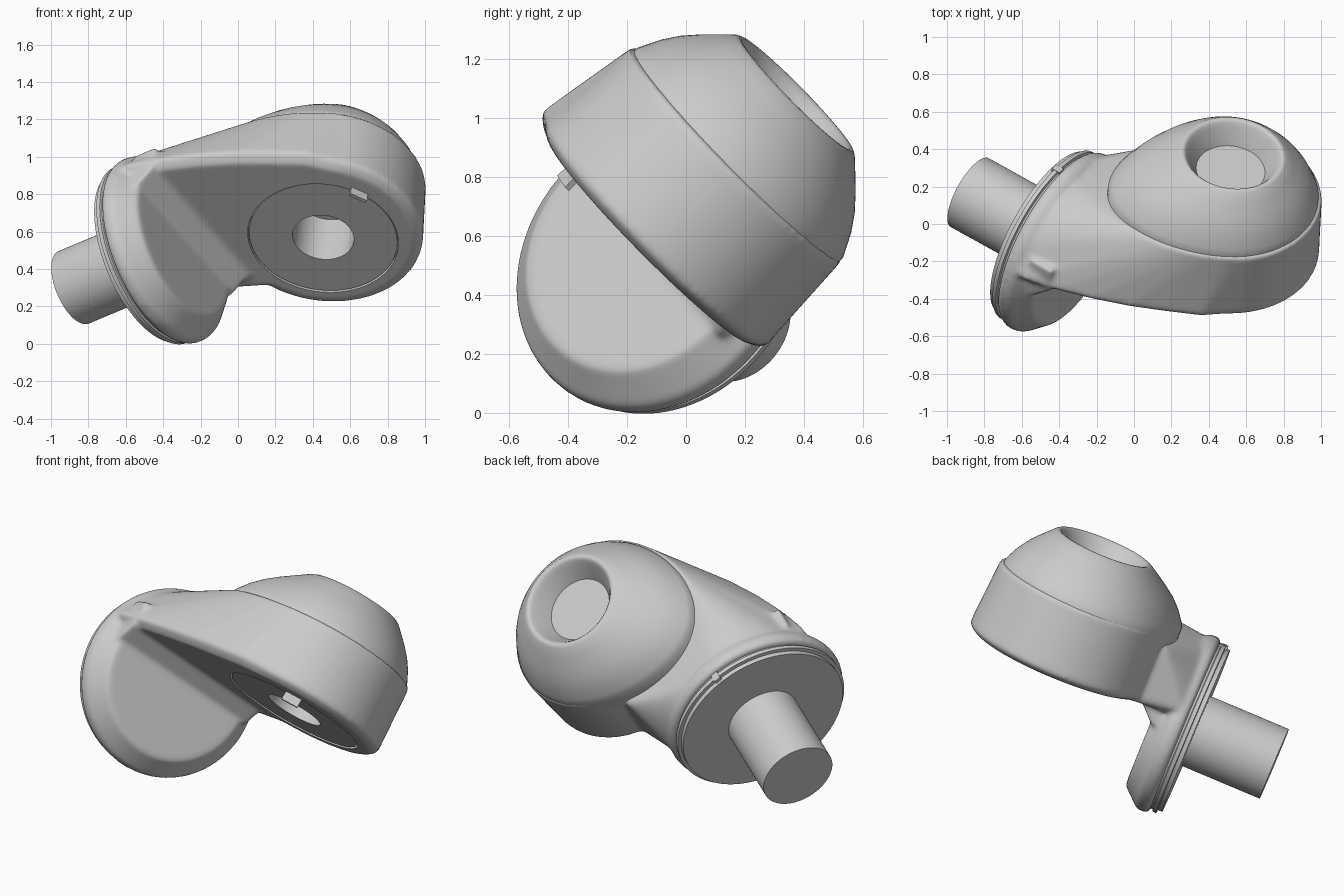
import bpy, bmesh, math
from mathutils import Matrix, Vector

cube = bpy.data.objects.get("Cube")
if cube:
    bpy.data.objects.remove(cube)

grey = bpy.data.materials.new("plain_grey")
grey.use_nodes = True
COLOUR = (0.6, 0.6, 0.6, 1)
grey.diffuse_color = COLOUR
grey.node_tree.nodes["Principled BSDF"].inputs["Base Color"].default_value = COLOUR

# Local frame: x runs along the shaft into the body, z along the hub axis
hub_axis = Vector((0.1, 0.71, 0.7)).normalized()
shaft_axis = Vector((0.82, -0.47, 0.33))
shaft_axis = (shaft_axis - hub_axis * shaft_axis.dot(hub_axis)).normalized()
side_axis = hub_axis.cross(shaft_axis)
FRAME = Matrix.Translation((0.455, -0.11, 0.565)) @ \
    Matrix((shaft_axis, side_axis, hub_axis)).transposed().to_4x4()
FLANGE = Matrix.Translation((0, -0.434, -0.12)) @ Matrix.Rotation(math.pi / 2, 4, 'Y')
HUB = Matrix.Identity(4)
DRUM = Matrix.Translation((0.015, -0.02, 0))
RIM_SHIFT = Vector((0.018, -0.022, 0))
SEG = 96
DIRS = [Vector((math.cos(t), math.sin(t), 0))
        for t in (2 * math.pi * i / SEG for i in range(SEG))]


def circle(r, h):
    return [d * r + Vector((0, 0, h)) for d in DIRS]


def loft(bm, rings, place=HUB):
    """Closed skin through a list of point rings."""
    loops = [[bm.verts.new(place @ p) for p in ring] for ring in rings]
    for lo, hi in zip(loops, loops[1:]):
        for i in range(SEG):
            j = (i + 1) % SEG
            bm.faces.new((lo[i], lo[j], hi[j], hi[i]))
    bm.faces.new(loops[0][::-1])
    bm.faces.new(loops[-1])


def lathe(bm, profile, place=HUB):
    """Turned solid from (radius, height) pairs."""
    loft(bm, [circle(r, h) for r, h in profile], place)


def hull(bm, points):
    part = bmesh.new()
    for p in points:
        part.verts.new(p)
    res = bmesh.ops.convex_hull(part, input=part.verts)
    loose = [g for g in res["geom_interior"] if isinstance(g, bmesh.types.BMVert)]
    bmesh.ops.delete(part, geom=loose, context='VERTS')
    mesh = bpy.data.meshes.new("hull")
    part.to_mesh(mesh)
    part.free()
    bm.from_mesh(mesh)
    bpy.data.meshes.remove(mesh)


def finish(name, bm):
    bmesh.ops.recalc_face_normals(bm, faces=bm.faces)
    mesh = bpy.data.meshes.new(name)
    bm.to_mesh(mesh)
    bm.free()
    mesh.materials.append(grey)
    ob = bpy.data.objects.new(name, mesh)
    bpy.context.collection.objects.link(ob)
    ob.matrix_world = FRAME
    return ob


def shade(ob, angle=35):
    bpy.ops.object.select_all(action='DESELECT')
    ob.select_set(True)
    bpy.context.view_layer.objects.active = ob
    bpy.ops.object.shade_smooth_by_angle(angle=math.radians(angle))


def turned(name, profile, place=HUB):
    bm = bmesh.new()
    lathe(bm, profile, place)
    ob = finish(name, bm)
    shade(ob)
    return ob


def egg(inset, height):
    """Seam outline that swells toward the flange."""
    lean = Vector((-1, -1, 0)).normalized()
    return [d * (0.51 - inset) + lean * 0.14 * max(0, d.dot(lean)) ** 2
            + Vector((0.005, -0.02, height)) for d in DIRS]


# Main body: hub drum, flange disc and the arm between them
body = bmesh.new()
lathe(body, [(0.485, 0), (0.533, 0.03), (0.525, 0.15), (0.508, 0.425)], DRUM)
lathe(body, [(0.515, -0.775), (0.53, -0.745), (0.525, -0.7), (0.43, -0.595)], FLANGE)
arm = [p for p in egg(0, 0.425) if p.y < 0.1]
for p in arm:
    p.z -= 0.08 * min(1, max(0, (-0.2 - p.x) / 0.3))
edge = [(0.25, -0.545), (0.08, -0.645), (-0.09, -0.738), (-0.28, -0.822),
        (-0.465, -0.888), (-0.64, -0.935)]
for inset, h in ((0.05, 0), (0, 0.04)):
    arm += [DRUM @ p for p in circle(0.533 - inset, h) if p.y < 0.2]
    arm += [Vector((x - 0.4 * inset, y + 0.9 * inset, h)) for x, y in edge]
for x, wide, high in ((-0.74, 0.525, 0.5), (-0.6, 0.51, 0.42)):
    ends = [Vector((x, -0.434 + wide * d.x, -0.12 + high * d.y)) for d in DIRS]
    arm += [p for p in ends if p.z > 0.03]
    arm += [Vector((x, -0.434 + s * 0.45, 0)) for s in (-1, 1)]
hull(body, arm)
# Fillet wedge between the flange face and the hub face
hull(body, [(x, y, z) for y in (-0.89, 0.04)
            for x, z in ((-0.64, -0.1), (-0.6, -0.1), (-0.5, 0), (-0.5, 0.15), (-0.64, 0.15))])
body = finish("wrist_body", body)

remesh = body.modifiers.new("blend", 'REMESH')
remesh.mode = 'VOXEL'
remesh.voxel_size = 0.012
smooth = body.modifiers.new("soften", 'SMOOTH')
smooth.factor = 0.5
smooth.iterations = 14

# Recess and bore cut into the hub face
cutter = turned("bore_cutter", [(0.405, -0.1), (0.405, 0.03), (0.165, 0.03), (0.165, 0.36)])
cut = body.modifiers.new("bore", 'BOOLEAN')
cut.object = cutter
cut.operation = 'DIFFERENCE'
cut.solver = 'EXACT'
bpy.context.view_layer.update()
baked = bpy.data.meshes.new_from_object(
    body.evaluated_get(bpy.context.evaluated_depsgraph_get()))
body.modifiers.clear()
body.data = baked
baked.materials.clear()
baked.materials.append(grey)
bpy.data.objects.remove(cutter)
shade(body, 40)

# Face ring around the bore
ring = bmesh.new()
lathe(ring, ((0.165, 0.05), (0.165, 0.006), (0.398, 0.006), (0.398, 0.05)))
caps = [f for f in ring.faces if len(f.verts) > 4]
bmesh.ops.delete(ring, geom=caps, context='FACES_ONLY')
shade(finish("hub_face_ring", ring))

# Dome with a dished recess on its top
dome = bmesh.new()
rings = [egg(0.012, 0.31)]
for g, h in ((0, 0.43), (0.065, 0.46), (0.18, 0.51), (0.35, 0.565),
             (0.56, 0.617), (0.79, 0.667), (0.96, 0.703)):
    rings.append([p.lerp(q + RIM_SHIFT, g)
                  for p, q in zip(egg(0.012, h), circle(0.28, h))])
for r, h in ((0.274, 0.711), (0.262, 0.71), (0.252, 0.7), (0.238, 0.68), (0.19, 0.6), (0.185, 0.59)):
    rings.append([p + RIM_SHIFT for p in circle(r, h)])
loft(dome, rings)
shade(finish("dome_cap", dome), 55)

# Flange plate with its groove, and the shaft
turned("flange_plate", [(0.495, -0.76), (0.495, -0.785), (0.508, -0.79), (0.508, -0.812),
                        (0.488, -0.815), (0.488, -0.84)], FLANGE)
turned("shaft", [(0.21, -1.312), (0.21, -0.8)], FLANGE)


# Small locking tabs on the hub face and the flange rim
def tab(name, size, place):
    bm = bmesh.new()
    bmesh.ops.create_cube(bm, size=1, matrix=place @ Matrix.Diagonal((*size, 1)))
    finish(name, bm)


tab("hub_tab", (0.02, 0.1, 0.06),
    Matrix.Rotation(math.radians(-28), 4, 'Z') @ Matrix.Translation((0.415, 0, -0.02)))
tab("flange_tab", (0.05, 0.04, 0.03), Matrix.Translation((-0.8, -0.434, 0.375)))
